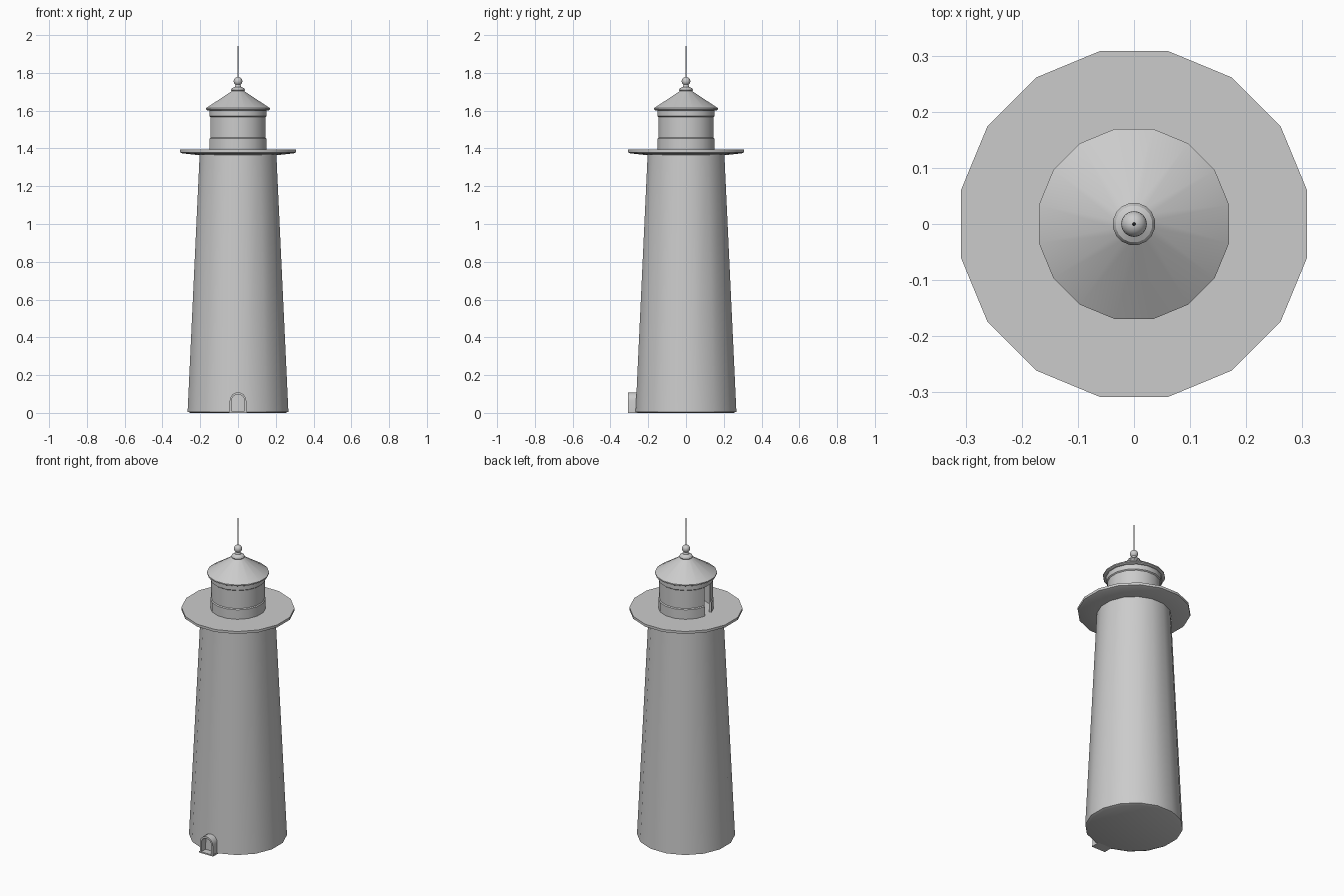
import bpy, bmesh, math

if "Cube" in bpy.data.objects:
    bpy.data.objects.remove(bpy.data.objects["Cube"])


def finish(name, bm, smooth=True):
    bmesh.ops.remove_doubles(bm, verts=bm.verts, dist=1e-5)
    bmesh.ops.recalc_face_normals(bm, faces=bm.faces)
    me = bpy.data.meshes.new(name)
    bm.to_mesh(me)
    bm.free()
    ob = bpy.data.objects.new(name, me)
    bpy.context.collection.objects.link(ob)
    if smooth:
        bpy.ops.object.select_all(action='DESELECT')
        ob.select_set(True)
        bpy.context.view_layer.objects.active = ob
        bpy.ops.object.shade_smooth_by_angle(angle=math.radians(30))
    return ob


def lathe(name, profile, sides=16, closed=False, gap=None):
    """Spin (radius, z) points; closed joins last to first, gap leaves one side open."""
    bm = bmesh.new()
    rings = []
    for k in range(sides):
        a = (k + 0.5) * 2 * math.pi / sides
        rings.append([bm.verts.new((r * math.cos(a), r * math.sin(a), z)) for r, z in profile])
    n = len(profile)
    for k in range(sides):
        if k == gap:
            continue
        a, b = rings[k], rings[(k + 1) % sides]
        for i in range(n if closed else n - 1):
            j = (i + 1) % n
            if profile[i][0] == 0:
                bm.faces.new((a[i], b[j], a[j]))
            elif profile[j][0] == 0:
                bm.faces.new((a[i], b[i], a[j]))
            else:
                bm.faces.new((a[i], b[i], b[j], a[j]))
    if gap is not None:
        bm.faces.new(rings[gap])
        bm.faces.new(rings[(gap + 1) % sides])
    return finish(name, bm)


# Tapered tower with a small chamfer at the foot
lathe("tower", [(0, 0), (0.257, 0), (0.272, 0.006), (0.207, 1.37), (0, 1.37)])

# Gallery deck with a sloped underside
lathe("gallery_deck", [(0, 1.364), (0.207, 1.364), (0.3, 1.374), (0.314, 1.379),
                       (0.314, 1.394), (0, 1.394)])

# Lantern room: thin wall with a doorway on the -x side, and a band on top
lathe("lantern_wall", [(0.154, 1.392), (0.154, 1.452), (0.149, 1.457), (0.149, 1.57),
                       (0.138, 1.57), (0.138, 1.392)], closed=True, gap=7)
lathe("lantern_band", [(0.148, 1.566), (0.155, 1.572), (0.155, 1.606), (0.138, 1.606),
                       (0.138, 1.566)], closed=True)

# Roof, collar and neck
lathe("roof", [(0, 1.602), (0.166, 1.602), (0.173, 1.606), (0.173, 1.613),
               (0.034, 1.703), (0, 1.703)])
lathe("roof_collar", [(0, 1.7), (0.032, 1.7), (0.038, 1.709), (0.033, 1.718),
                      (0.017, 1.726), (0.012, 1.742), (0, 1.742)])

# Ball finial
bm = bmesh.new()
bmesh.ops.create_uvsphere(bm, u_segments=16, v_segments=10, radius=0.023)
bmesh.ops.translate(bm, verts=bm.verts, vec=(0, 0, 1.756))
finish("finial_ball", bm)

# Needle rod tapering to the tip
lathe("lightning_rod", [(0, 1.77), (0.004, 1.77), (0.0025, 1.9), (0, 2.0)], sides=8)

# Arched entrance surround, projecting from the front of the tower
def arch(r, spring, steps=8):
    pts = [(r, 0.0)]
    pts += [(r * math.cos(math.pi * i / steps), spring + r * math.sin(math.pi * i / steps))
            for i in range(steps + 1)]
    return pts + [(-r, 0.0)]

bm = bmesh.new()
rows = []
for pts in (arch(0.044, 0.065), arch(0.033, 0.065)):
    for y in (-0.307, -0.25):
        rows.append([bm.verts.new((x, y, z)) for x, z in pts])
of, ob_, nf, nb = rows
loop = [of, ob_, nb, nf]
for i in range(len(of) - 1):
    for a, b in zip(loop, loop[1:] + loop[:1]):
        bm.faces.new((a[i], a[i + 1], b[i + 1], b[i]))
for i in (0, -1):
    bm.faces.new([r[i] for r in loop])
finish("entrance_arch", bm)

# Entrance threshold
bm = bmesh.new()
bmesh.ops.create_cube(bm, size=1)
bmesh.ops.scale(bm, verts=bm.verts, vec=(0.094, 0.058, 0.008))
bmesh.ops.translate(bm, verts=bm.verts, vec=(0, -0.279, 0.004))
finish("entrance_step", bm, smooth=False)
